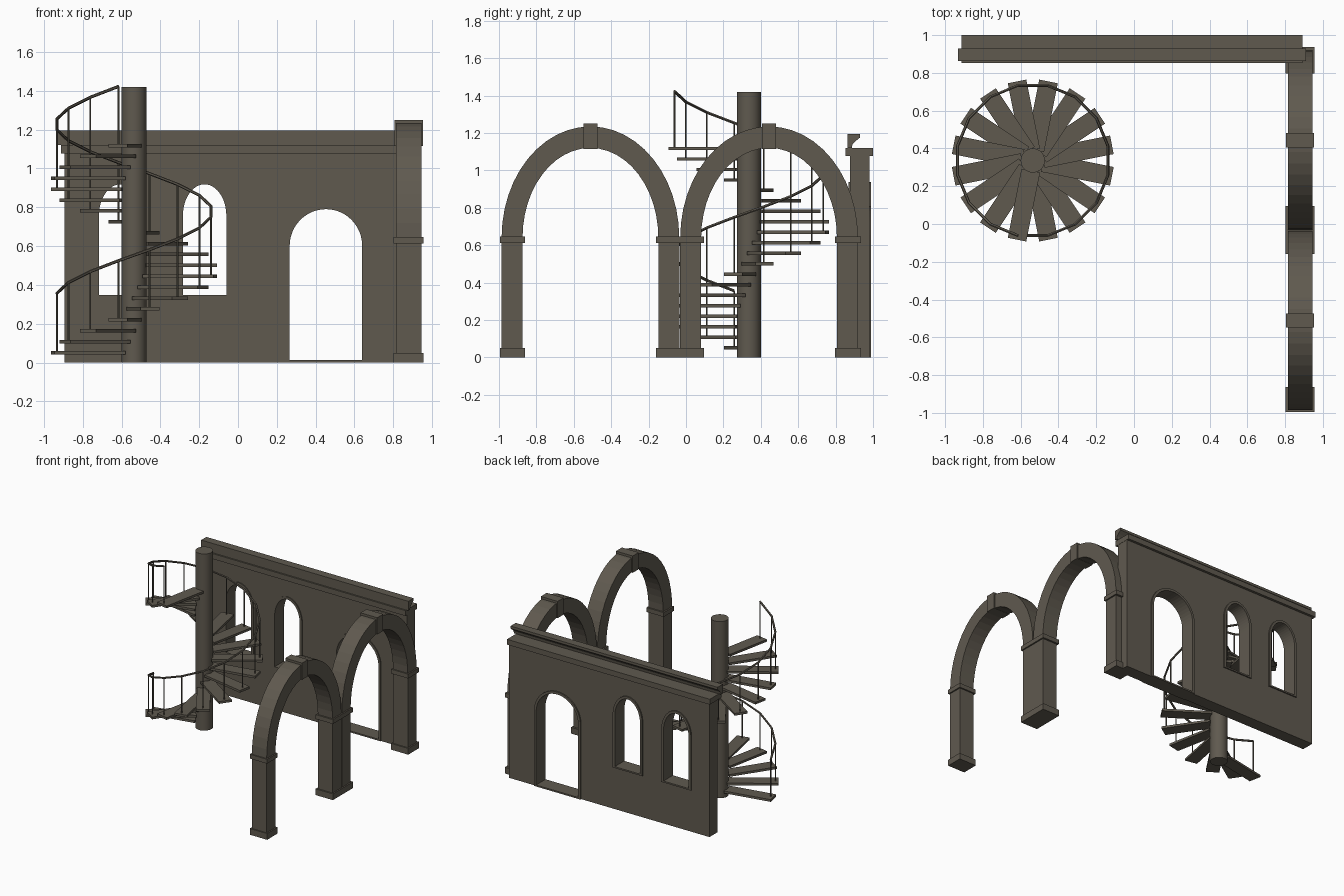
import bpy, bmesh, math
from mathutils import Matrix, Vector

cube = bpy.data.objects.get("Cube")
if cube:
    bpy.data.objects.remove(cube, do_unlink=True)

stone = bpy.data.materials.new("dark_stone")
stone.use_nodes = True
STONE = (0.115, 0.101, 0.078, 1)
stone.diffuse_color = STONE
stone.node_tree.nodes["Principled BSDF"].inputs["Base Color"].default_value = STONE
stone.node_tree.nodes["Principled BSDF"].inputs["Roughness"].default_value = 0.9

# Drawing planes: columns are the world directions of local x, y, z
XZ = Matrix(((1, 0, 0), (0, 0, -1), (0, 1, 0))).to_4x4()
YZ = Matrix(((0, 0, 1), (1, 0, 0), (0, 1, 0))).to_4x4()


def add(name, mesh):
    mesh.materials.clear()
    mesh.materials.append(stone)
    ob = bpy.data.objects.new(name, mesh)
    bpy.context.collection.objects.link(ob)
    return ob


def from_curve(name, curve, matrix=Matrix()):
    tmp = bpy.data.objects.new("tmp", curve)
    bpy.context.collection.objects.link(tmp)
    graph = bpy.context.evaluated_depsgraph_get()
    mesh = bpy.data.meshes.new_from_object(tmp.evaluated_get(graph))
    bpy.data.objects.remove(tmp)
    bm = bmesh.new()
    bm.from_mesh(mesh)
    bmesh.ops.remove_doubles(bm, verts=bm.verts, dist=1e-5)
    bmesh.ops.recalc_face_normals(bm, faces=bm.faces)
    bm.to_mesh(mesh)
    bm.free()
    mesh.transform(matrix)
    for p in mesh.polygons:
        p.use_smooth = False
    return add(name, mesh)


def slab(name, outlines, plane, lo, hi):
    """Extrude flat outlines (the first may be pierced by the rest)."""
    c = bpy.data.curves.new(name, "CURVE")
    c.dimensions = "2D"
    c.fill_mode = "BOTH"
    c.extrude = (hi - lo) / 2
    for pts in outlines:
        s = c.splines.new("POLY")
        s.points.add(len(pts) - 1)
        for p, q in zip(s.points, pts):
            p.co = (q[0], q[1], 0, 1)
        s.use_cyclic_u = True
    mid = (lo + hi) / 2
    offset = (0, mid, 0) if plane is XZ else (mid, 0, 0)
    return from_curve(name, c, Matrix.Translation(offset) @ plane)


def box(name, x, y, z):
    bm = bmesh.new()
    bmesh.ops.create_cube(bm, size=1)
    for v in bm.verts:
        v.co = [lo + (hi - lo) * (c + 0.5) for c, (lo, hi) in zip(v.co, (x, y, z))]
    mesh = bpy.data.meshes.new(name)
    bm.to_mesh(mesh)
    bm.free()
    return add(name, mesh)


def tube(name, points, radius):
    c = bpy.data.curves.new(name, "CURVE")
    c.dimensions = "3D"
    c.bevel_depth = radius
    c.bevel_resolution = 1
    c.use_fill_caps = True
    s = c.splines.new("POLY")
    s.points.add(len(points) - 1)
    for p, q in zip(s.points, points):
        p.co = (*q, 1)
    return from_curve(name, c)


def arc(cx, spring, a, b, n=24):
    return [(cx - a * math.cos(math.pi * i / n), spring + b * math.sin(math.pi * i / n))
            for i in range(n + 1)]


def opening(cx, half, bottom, spring, rise):
    return [(cx - half, bottom)] + arc(cx, spring, half, rise) + [(cx + half, bottom)]


# Back wall with a door and two windows, each with a thin lining
specs = {"door": (0.453, 0.207, 0.0, 0.6, 0.21),
         "right_window": (-0.605, 0.132, 0.335, 0.755, 0.183),
         "left_window": (-0.172, 0.132, 0.335, 0.755, 0.183)}
holes = []
for name, (cx, half, bottom, spring, rise) in specs.items():
    outer = opening(cx, half, bottom, spring, rise)
    inner = opening(cx, half - 0.02, bottom + 0.012, spring, rise - 0.02)
    slab(name + "_lining", [outer, inner], XZ, 0.87, 0.99)
    holes.append(outer)
door, windows = holes[0], holes[1:]
wall = [(-0.895, 0), (-0.895, 1.08), (0.89, 1.08), (0.89, 0)] + door[::-1]
slab("back_wall", [wall] + windows, XZ, 0.877, 0.98)
box("wall_cap", (-0.912, 0.892), (0.852, 1.0), (1.077, 1.12))
cornice = [(0.864, 1.12), (0.864, 1.195), (0.93, 1.195), (0.93, 1.175),
           (0.905, 1.155), (0.89, 1.14), (0.886, 1.12)]
slab("cornice", [cornice], YZ, -0.932, 0.91)

# Side arcade: two arches with keystones
for name, cy in (("front", -0.511), ("rear", 0.444)):
    ring = [(cy - 0.475, 0)] + arc(cy, 0.64, 0.475, 0.595) + [(cy + 0.475, 0)]
    ring += [(cy + 0.363, 0)] + arc(cy, 0.64, 0.363, 0.48)[::-1] + [(cy - 0.363, 0)]
    slab(name + "_arch", [ring], YZ, 0.814, 0.945)
    box(name + "_keystone", (0.805, 0.954), (cy - 0.038, cy + 0.038), (1.115, 1.25))

# Plinths and imposts around the pillars
for name, y in (("front", (-0.995, -0.862)), ("middle", (-0.16, 0.096)), ("rear", (0.797, 0.936))):
    box(name + "_plinth", (0.802, 0.956), y, (0, 0.05))
    box(name + "_impost", (0.802, 0.956), y, (0.612, 0.647))

# Spiral stair column
AXIS = Vector((-0.536, 0.336, 0))
bm = bmesh.new()
bmesh.ops.create_cone(bm, cap_ends=True, segments=32, radius1=0.064, radius2=0.064, depth=1.42,
                      matrix=Matrix.Translation(AXIS + Vector((0, 0, 0.71))))
for f in bm.faces:
    f.smooth = len(f.verts) == 4
for e in bm.edges:
    e.smooth = all(f.smooth for f in e.link_faces)
mesh = bpy.data.meshes.new("stair_column")
bm.to_mesh(mesh)
bm.free()
add("stair_column", mesh)

# Treads, balusters and handrail
rail = []
for i in range(20):
    angle = math.radians(191.25 + 22.5 * i)
    z = 0.0515 + 0.0561 * i
    tread = box(f"tread_{i + 1}", (0.055, 0.427), (-0.05, 0.05), (-0.009, 0.009))
    tread.data.transform(Matrix.Translation(AXIS + Vector((0, 0, z))) @ Matrix.Rotation(angle, 4, "Z"))
    foot = AXIS + Vector((0.405 * math.cos(angle), 0.405 * math.sin(angle), z))
    top = foot + Vector((0, 0, 0.305))
    tube(f"baluster_{i + 1}", [foot, top], 0.005)
    rail.append(top)
tube("handrail", rail, 0.008)
